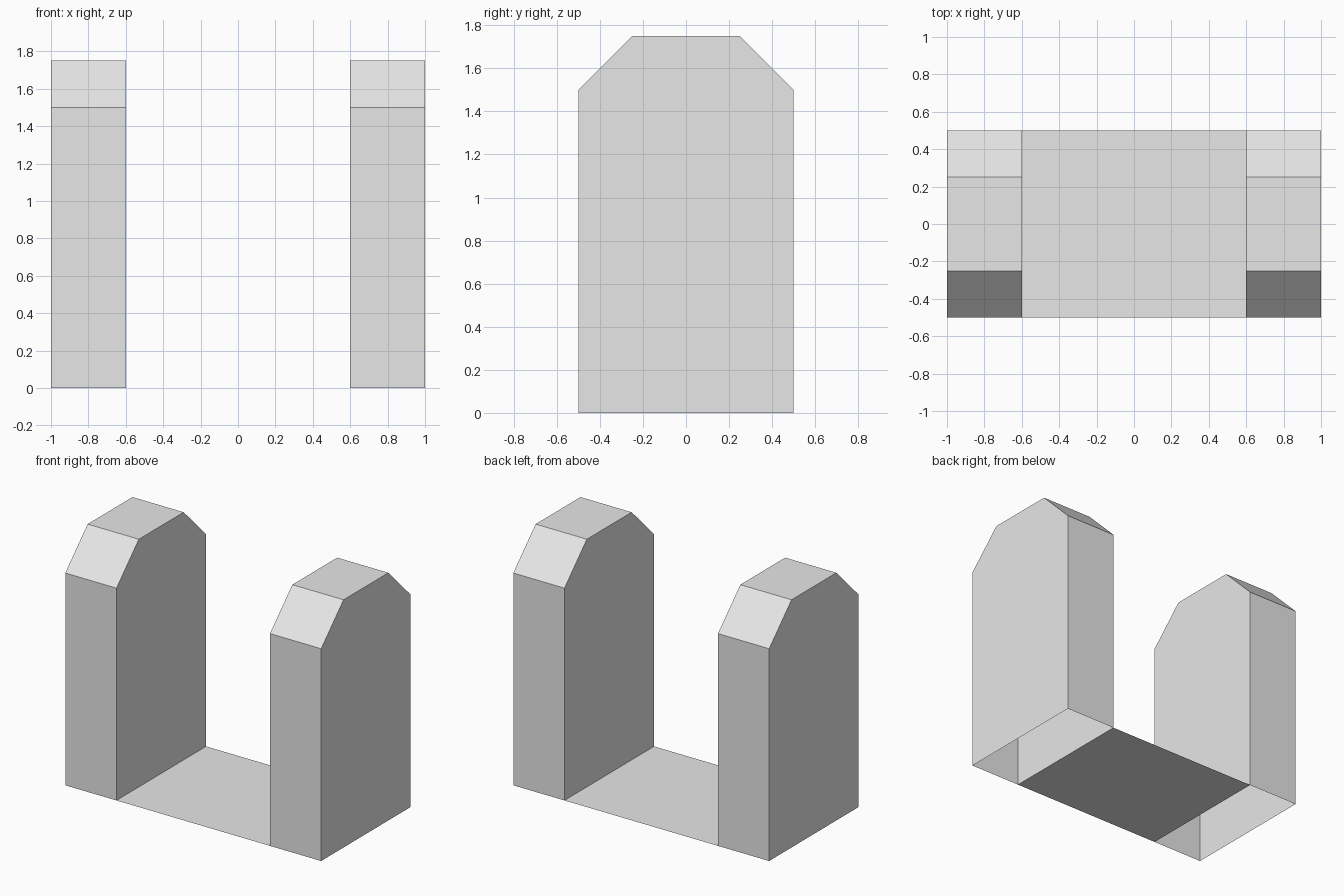
import bpy, bmesh

if "Cube" in bpy.data.objects:
    bpy.data.objects.remove(bpy.data.objects["Cube"])

grey = bpy.data.materials.new("light_grey")
grey.diffuse_color = (0.8, 0.8, 0.8, 1)
grey.use_nodes = True
grey.node_tree.nodes["Principled BSDF"].inputs["Base Color"].default_value = grey.diffuse_color

# Side outline of a tower (y, z), open along the bottom
PROFILE = [(-0.5, 0), (-0.5, 1.5), (-0.25, 1.75), (0.25, 1.75), (0.5, 1.5), (0.5, 0)]


def make_object(name, bm):
    mesh = bpy.data.meshes.new(name)
    bm.to_mesh(mesh)
    bm.free()
    mesh.materials.append(grey)
    obj = bpy.data.objects.new(name, mesh)
    bpy.context.collection.objects.link(obj)
    return obj


def tower(name, x0, x1):
    """Hollow tower: two side walls joined by a strip, no floor."""
    bm = bmesh.new()
    left = [bm.verts.new((x0, y, z)) for y, z in PROFILE]
    right = [bm.verts.new((x1, y, z)) for y, z in PROFILE]
    bm.faces.new(left[::-1])
    bm.faces.new(right)
    for i in range(len(PROFILE) - 1):
        bm.faces.new((left[i], left[i + 1], right[i + 1], right[i]))
    # Orient every face away from the tower's middle
    bm.normal_update()
    for f in bm.faces:
        c = f.calc_center_median()
        c.x -= (x0 + x1) / 2
        c.z -= 0.8
        if f.normal.dot(c) < 0:
            f.normal_flip()
    return make_object(name, bm)


# Towers
tower("left_tower", -1.0, -0.6)
tower("right_tower", 0.6, 1.0)

# Thin floor sheet between the towers
bm = bmesh.new()
bm.faces.new([bm.verts.new((x, y, 0)) for x, y in
              ((-0.6, -0.5), (0.6, -0.5), (0.6, 0.5), (-0.6, 0.5))])
make_object("floor", bm)
